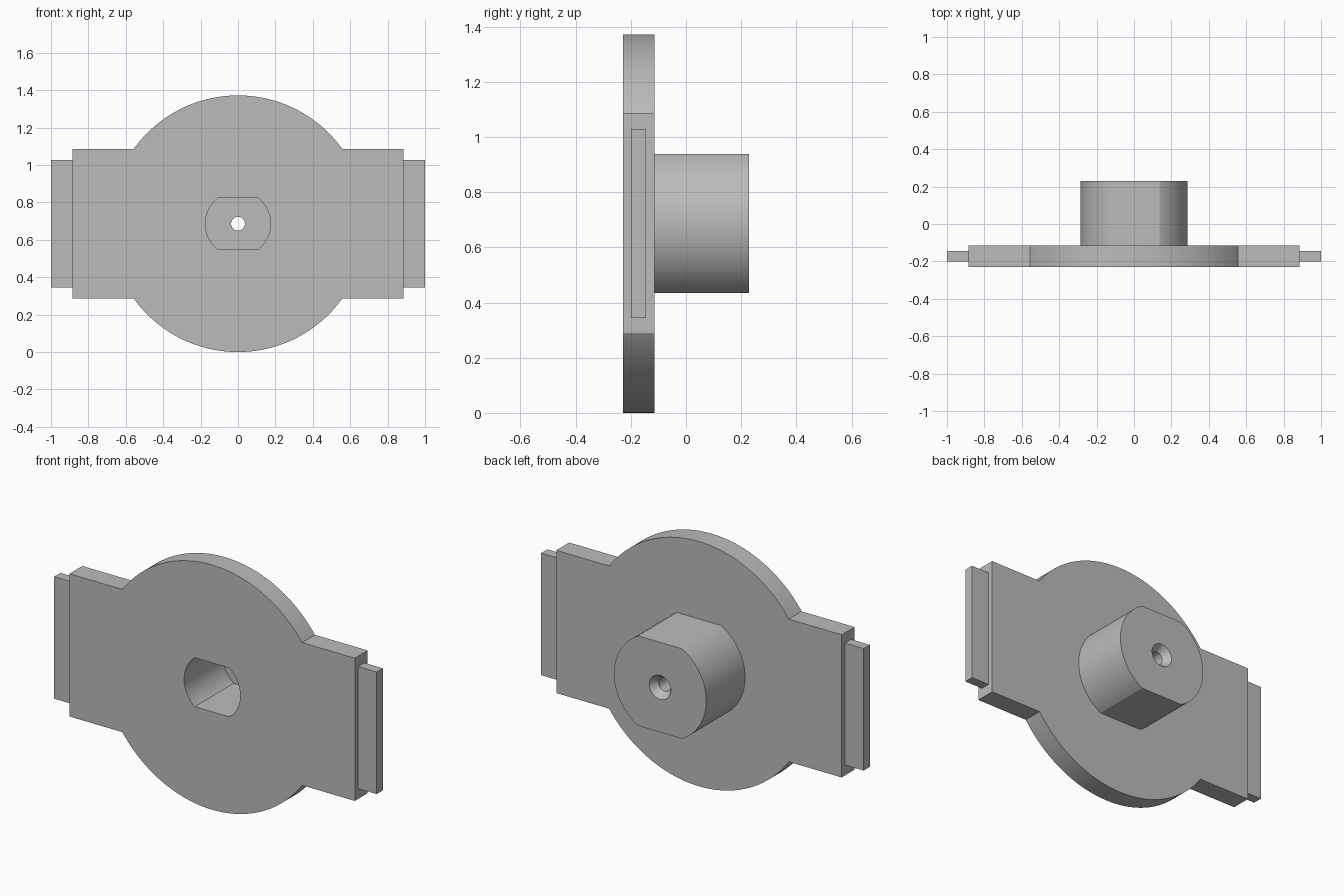
import bpy, bmesh, math

if "Cube" in bpy.data.objects:
    bpy.data.objects.remove(bpy.data.objects["Cube"], do_unlink=True)

MID_Z = 0.686                      # height of the hub axis
FRONT, BACK, HUB_END = -0.229, -0.115, 0.229

grey = bpy.data.materials.new("plain_grey")
grey.use_nodes = True
grey.diffuse_color = (0.5, 0.5, 0.5, 1)
grey.node_tree.nodes["Principled BSDF"].inputs["Base Color"].default_value = (0.5, 0.5, 0.5, 1)


def arc(radius, start, end, steps=48):
    return [(radius * math.cos(start + (end - start) * i / steps),
             radius * math.sin(start + (end - start) * i / steps)) for i in range(steps + 1)]


def flatted_circle(radius, half):
    """Circle with its top and bottom cut flat."""
    a = math.asin(half / radius)
    return arc(radius, -a, a) + arc(radius, math.pi - a, math.pi + a)


def loft(name, rings):
    """Solid through (outline, y) rings along the hub axis."""
    bm = bmesh.new()
    loops = [[bm.verts.new((x, y, z + MID_Z)) for x, z in outline] for outline, y in rings]
    bm.faces.new(loops[0])
    bm.faces.new(loops[-1])
    n = len(loops[0])
    for a, b in zip(loops, loops[1:]):
        for i in range(n):
            bm.faces.new((a[i], a[(i + 1) % n], b[(i + 1) % n], b[i]))
    bmesh.ops.recalc_face_normals(bm, faces=bm.faces)
    mesh = bpy.data.meshes.new(name)
    bm.to_mesh(mesh)
    bm.free()
    mesh.materials.append(grey)
    obj = bpy.data.objects.new(name, mesh)
    bpy.context.collection.objects.link(obj)
    return obj


def combine(target, other, operation):
    mod = target.modifiers.new(operation, 'BOOLEAN')
    mod.operation, mod.solver, mod.object = operation, 'EXACT', other
    bpy.context.view_layer.objects.active = target
    bpy.ops.object.modifier_apply(modifier=mod.name)
    bpy.data.objects.remove(other, do_unlink=True)


# Plate: large disc with an arm to each side
R, ARM_X, ARM_Z = 0.686, 0.885, 0.4
a = math.asin(ARM_Z / R)
outline = (arc(R, a, math.pi - a, 96) + [(-ARM_X, ARM_Z), (-ARM_X, -ARM_Z)]
           + arc(R, math.pi + a, 2 * math.pi - a, 96) + [(ARM_X, -ARM_Z), (ARM_X, ARM_Z)])
body = loft("plate_with_hub", [(outline, FRONT), (outline, BACK)])

# Hub with two flats, hollowed from the front
hub = flatted_circle(0.286, 0.252)
combine(body, loft("hub", [(hub, -0.17), (hub, HUB_END)]), 'UNION')
socket = flatted_circle(0.174, 0.137)
combine(body, loft("socket_cutter", [(socket, FRONT - 0.1), (socket, HUB_END - 0.115)]), 'DIFFERENCE')

# Screw hole with a countersink at the back
hole, mouth = (arc(r, 0, 2 * math.pi, 48)[:-1] for r in (0.037, 0.067))
combine(body, loft("hole_cutter", [(hole, 0), (hole, HUB_END - 0.04),
                                   (mouth, HUB_END), (mouth, HUB_END + 0.1)]), 'DIFFERENCE')

# Thin end tabs
for side, name in ((1, "left_tab"), (-1, "right_tab")):
    tab = [(side * x, z) for x, z in ((ARM_X, -0.342), (1, -0.342), (1, 0.342), (ARM_X, 0.342))]
    loft(name, [(tab, -0.2), (tab, -0.145)])

# Smooth curved walls, keep the flats crisp
bpy.ops.object.select_all(action='DESELECT')
body.select_set(True)
bpy.context.view_layer.objects.active = body
bpy.ops.object.shade_smooth_by_angle(angle=math.radians(12))
